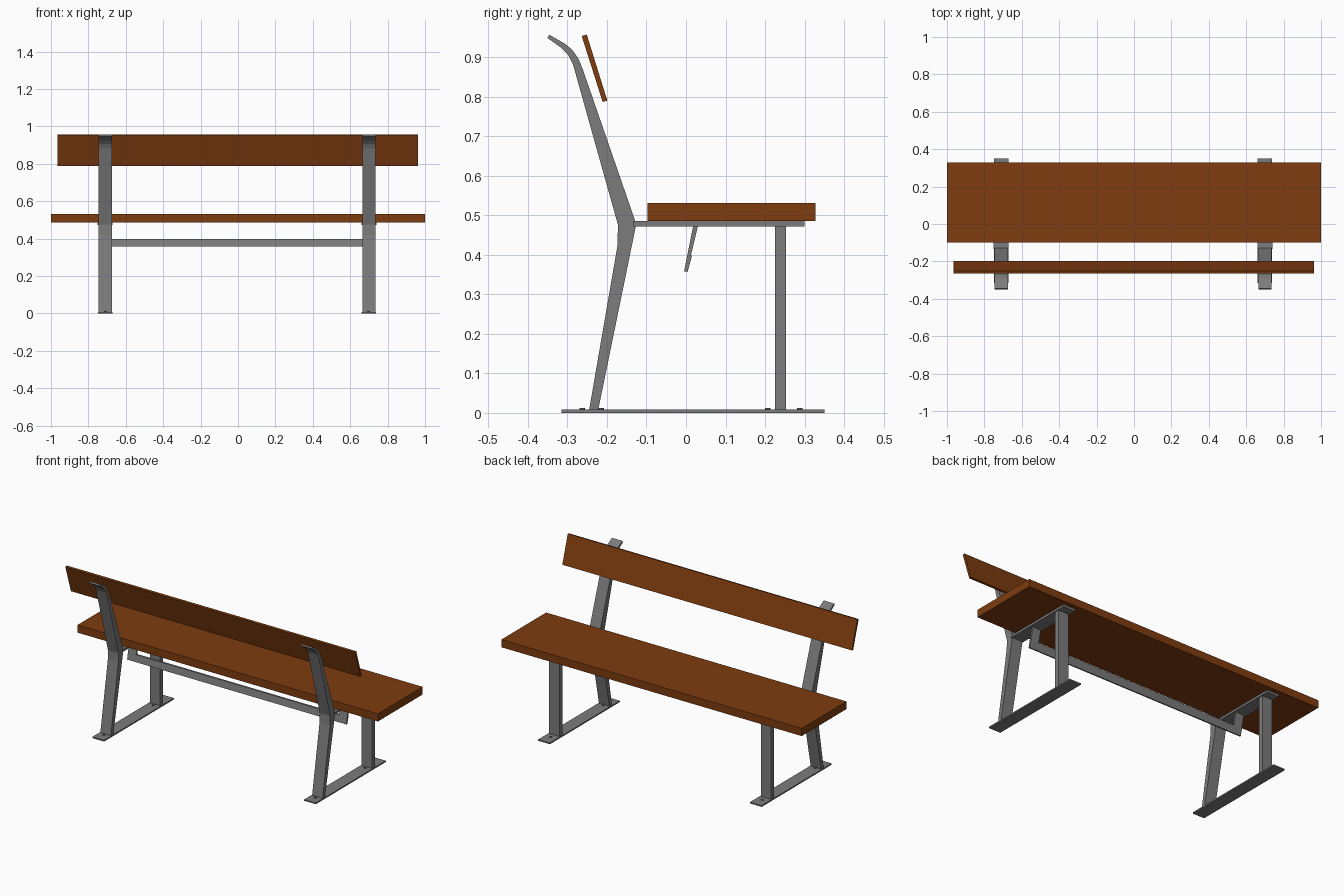
import bpy, bmesh, math

if "Cube" in bpy.data.objects:
    bpy.data.objects.remove(bpy.data.objects["Cube"])


def material(name, rgb):
    m = bpy.data.materials.new(name)
    m.diffuse_color = (*rgb, 1)
    m.use_nodes = True
    m.node_tree.nodes["Principled BSDF"].inputs["Base Color"].default_value = m.diffuse_color
    return m


wood = material("brown wood", (0.21, 0.045, 0.005))
steel = material("grey steel", (0.2, 0.2, 0.2))


def finish(name, bm, mat):
    bmesh.ops.recalc_face_normals(bm, faces=bm.faces)
    me = bpy.data.meshes.new(name)
    bm.to_mesh(me)
    bm.free()
    me.materials.append(mat)
    ob = bpy.data.objects.new(name, me)
    bpy.context.collection.objects.link(ob)
    return ob


def extrude_x(name, profile, x0, x1, mat):
    """Extrude a closed (y, z) profile along x."""
    bm = bmesh.new()
    face = bm.faces.new([bm.verts.new((x0, y, z)) for y, z in profile])
    new = bmesh.ops.extrude_face_region(bm, geom=[face])["geom"]
    verts = [v for v in new if isinstance(v, bmesh.types.BMVert)]
    bmesh.ops.translate(bm, verts=verts, vec=(x1 - x0, 0, 0))
    return finish(name, bm, mat)


def box(name, x0, x1, y0, y1, z0, z1, mat):
    return extrude_x(name, [(y0, z0), (y1, z0), (y1, z1), (y0, z1)], x0, x1, mat)


def bolt(name, x, y):
    bm = bmesh.new()
    bmesh.ops.create_cone(bm, cap_ends=True, segments=8, radius1=0.007,
                          radius2=0.007, depth=0.007)
    bmesh.ops.translate(bm, verts=bm.verts, vec=(x, y, 0.0095))
    finish(name, bm, steel)


# Wooden seat and tilted backrest board
box("seat", -1, 1, -0.098, 0.328, 0.485, 0.531, wood)
extrude_x("backrest", [(-0.264, 0.954), (-0.251, 0.957), (-0.199, 0.79),
                       (-0.211, 0.787)], -0.965, 0.963, wood)

# Bent rear post, widest at seat height and curled back at the top
post = [(-0.222, 0.008), (-0.127, 0.472), (-0.130, 0.49), (-0.262, 0.872),
        (-0.273, 0.898), (-0.288, 0.919), (-0.306, 0.934), (-0.346, 0.957),
        (-0.351, 0.949), (-0.316, 0.924), (-0.298, 0.905), (-0.286, 0.882),
        (-0.172, 0.475), (-0.174, 0.42), (-0.245, 0.008)]

# Two steel side frames
for side, cx in (("left", -0.71), ("right", 0.70)):
    extrude_x(side + "_rear_post", post, cx - 0.035, cx + 0.035, steel)
    box(side + "_front_leg", cx - 0.034, cx + 0.034, 0.225, 0.253,
        0.008, 0.473, steel)
    box(side + "_seat_support", cx - 0.04, cx + 0.04, -0.133, 0.30,
        0.472, 0.485, steel)
    box(side + "_foot_plate", cx - 0.039, cx + 0.039, -0.315, 0.35,
        0, 0.008, steel)
    for i, y in enumerate((-0.263, -0.215, 0.207, 0.288)):
        bolt(f"{side}_bolt_{i}", cx, y)


# Leaning cross bar hung from a tab under each seat support
def leaning(z0, z1):
    y = lambda z: (z - 0.357) * 0.2
    return [(y(z0) - 0.005, z0), (y(z0) + 0.004, z0 - 0.001),
            (y(z1) + 0.007, z1), (y(z1) - 0.005, z1)]


extrude_x("cross_bar", leaning(0.358, 0.398), -0.735, 0.725, steel)
extrude_x("left_bar_tab", leaning(0.398, 0.473), -0.735, -0.68, steel)
extrude_x("right_bar_tab", leaning(0.398, 0.473), 0.67, 0.725, steel)
